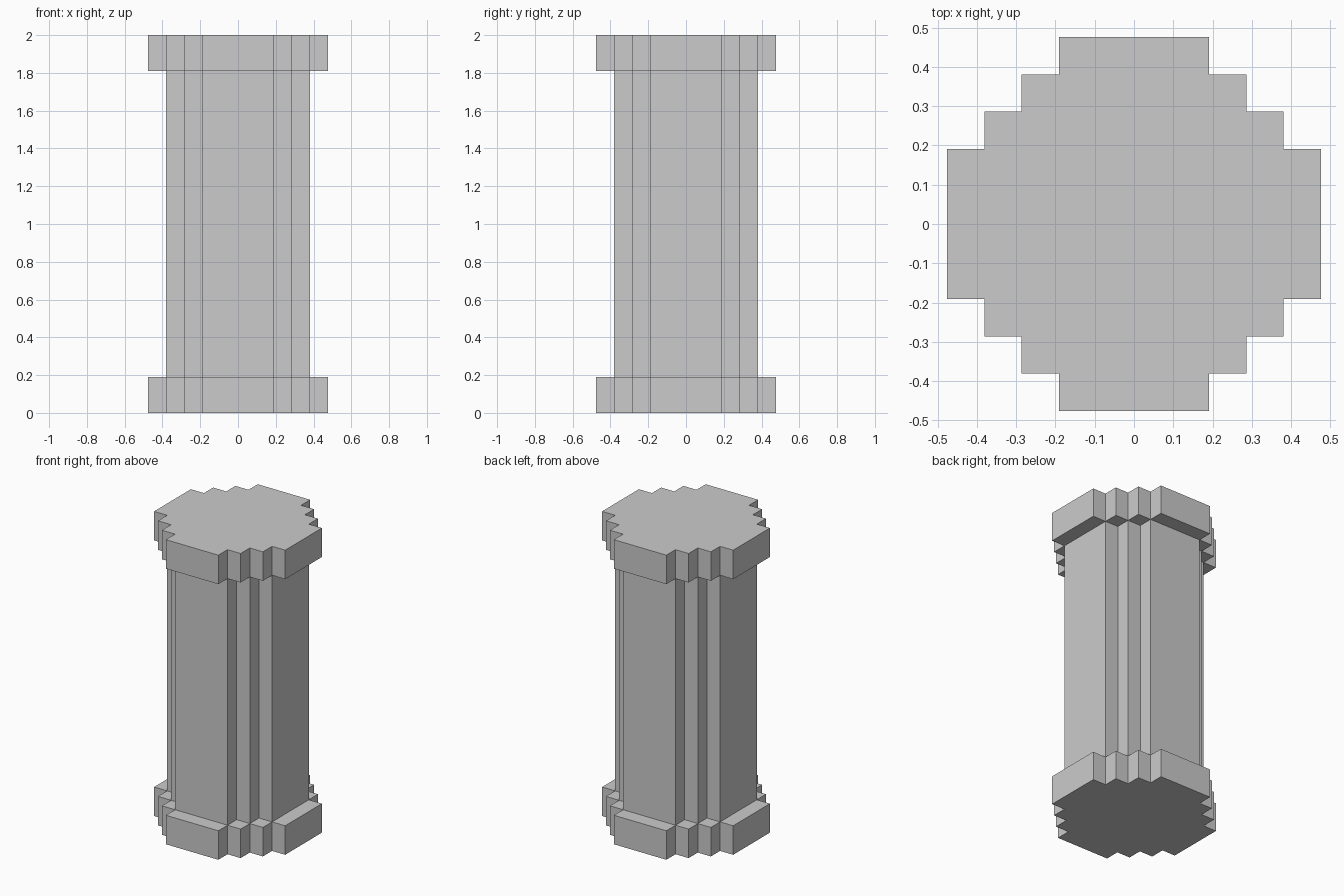
import bpy, bmesh

if "Cube" in bpy.data.objects:
    bpy.data.objects.remove(bpy.data.objects["Cube"])

U = 2 / 21  # one block of the stepped grid


def stepped_outline(radius):
    """Blocky circle: flat sides 4 blocks wide joined by one-block stairs."""
    quarter = [(radius, 2)]
    x, y = radius, 2
    while x > 2:
        x -= 1
        quarter.append((x, y))
        if x >= 2 and y < radius:
            y += 1
            quarter.append((x, y))
    points = []
    for _ in range(4):
        points += quarter
        quarter = [(-b, a) for a, b in quarter]
    return points


def stepped_prism(name, radius, z0, z1, closed=True):
    bm = bmesh.new()
    outline = stepped_outline(radius)
    low = [bm.verts.new((x * U, y * U, z0 * U)) for x, y in outline]
    high = [bm.verts.new((x * U, y * U, z1 * U)) for x, y in outline]
    n = len(outline)
    for i in range(n):
        j = (i + 1) % n
        bm.faces.new((low[i], low[j], high[j], high[i]))
    if closed:
        bm.faces.new(low[::-1])
        bm.faces.new(high)
    mesh = bpy.data.meshes.new(name)
    bm.to_mesh(mesh)
    bm.free()
    obj = bpy.data.objects.new(name, mesh)
    bpy.context.collection.objects.link(obj)
    return obj


# Base and capital are wider by one block; the shaft runs open-ended between them
stepped_prism("base", 5, 0, 2)
stepped_prism("shaft", 4, 2, 19, closed=False)
stepped_prism("capital", 5, 19, 21)
